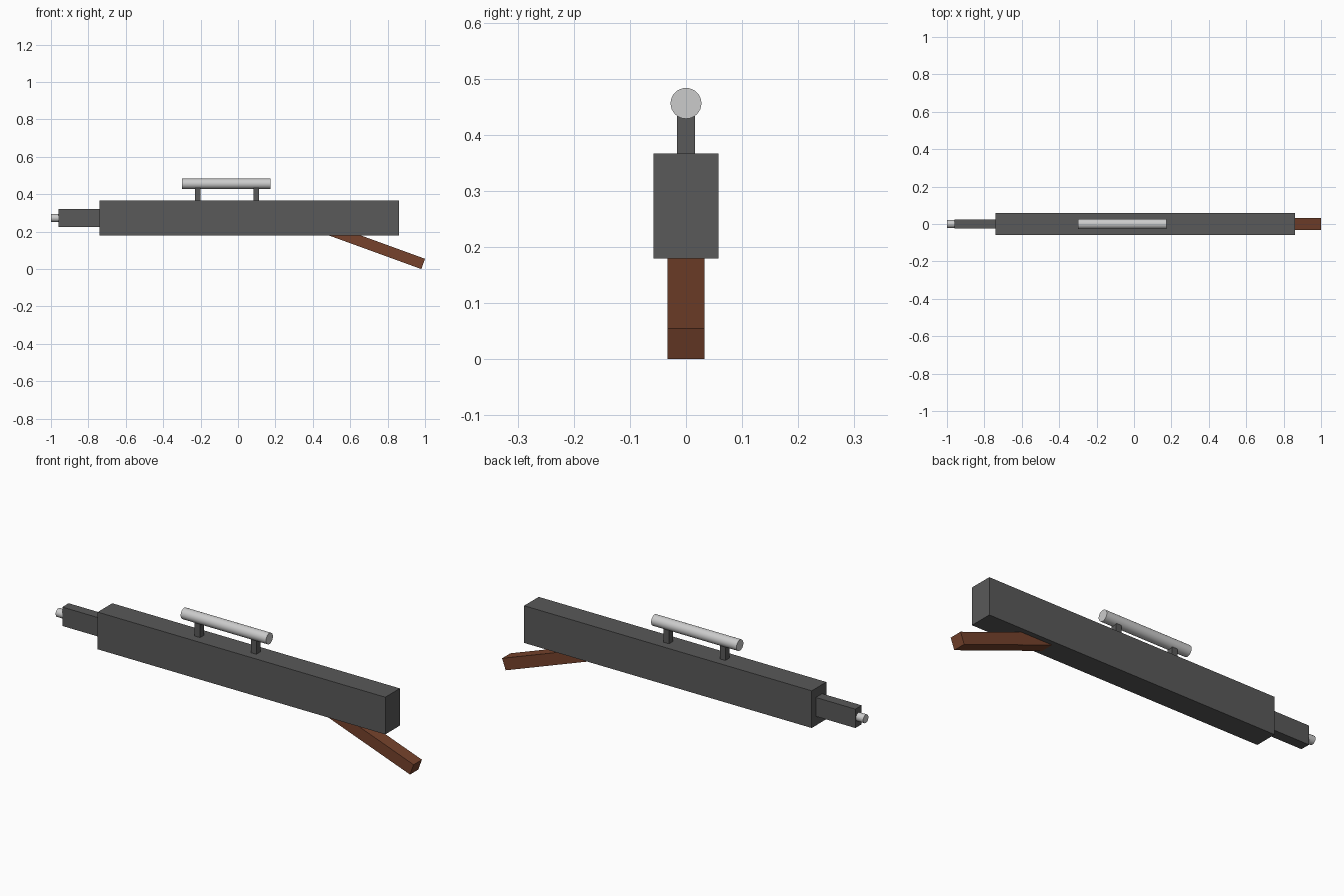
import bpy
from math import radians, pi, cos, sin

if "Cube" in bpy.data.objects:
    bpy.data.objects.remove(bpy.data.objects["Cube"])


def material(name, color):
    m = bpy.data.materials.new(name)
    m.diffuse_color = color
    m.use_nodes = True
    m.node_tree.nodes["Principled BSDF"].inputs["Base Color"].default_value = m.diffuse_color
    return m


dark = material("dark_metal", (0.1, 0.1, 0.1, 1))
brown = material("brown_wood", (0.18, 0.055, 0.025, 1))


def box(name, center, size, mat, tilt=0):
    bpy.ops.mesh.primitive_cube_add(size=1, location=center)
    ob = bpy.context.object
    ob.name = name
    ob.scale = size
    bpy.ops.object.transform_apply(location=False, rotation=False, scale=True)
    ob.rotation_euler.y = tilt
    ob.data.materials.append(mat)
    return ob


def rod(name, x0, x1, z, radius):
    bpy.ops.mesh.primitive_cylinder_add(
        vertices=32, radius=radius, depth=x1 - x0,
        location=((x0 + x1) / 2, 0, z), rotation=(0, pi / 2, 0))
    bpy.context.object.name = name
    bpy.ops.object.shade_smooth_by_angle()


# Main body and front section
box("body", (0.06, 0, 0.273), (1.6, 0.116, 0.187), dark)
box("front_section", (-0.84, 0, 0.273), (0.24, 0.05, 0.095), dark)

# Front tip
rod("front_tip", -1.0, -0.95, 0.273, 0.021)

# Top tube on two posts
rod("top_tube", -0.3, 0.175, 0.456, 0.0275)
for i, x in enumerate((-0.215, 0.098)):
    box(f"tube_post_{i + 1}", (x, 0, 0.402), (0.03, 0.032, 0.075), dark)

# Rear stock, sloping down so its lower end corner touches z = 0
tilt = radians(20)
length, thick = 0.58, 0.0585
center = (0.99 - cos(tilt) * length / 2, 0, 0.0275 + sin(tilt) * length / 2)
box("stock", center, (length, 0.066, thick), brown, tilt)
